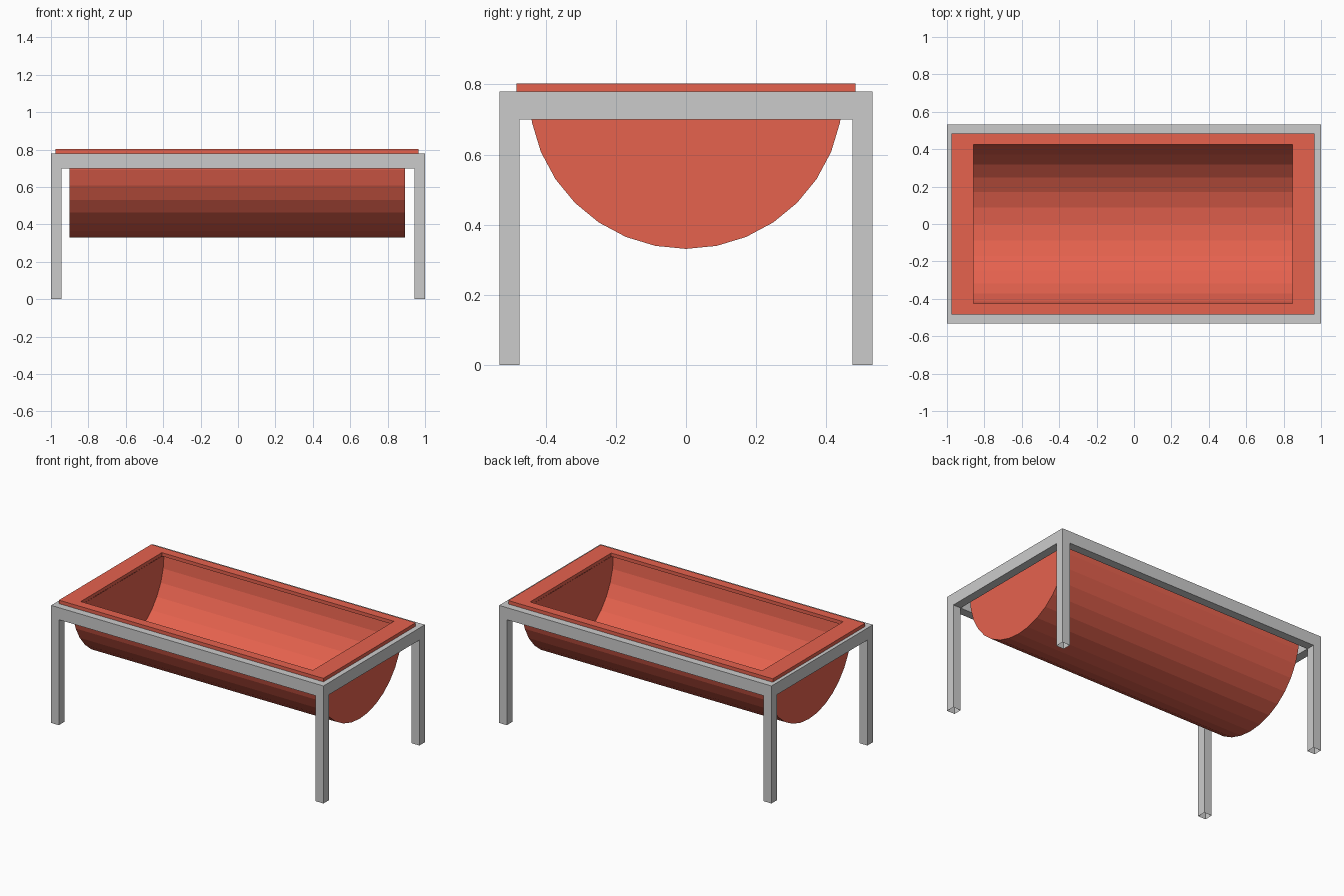
import bpy, bmesh, math

if "Cube" in bpy.data.objects:
    bpy.data.objects.remove(bpy.data.objects["Cube"])


def make_object(name, bm, mat=None):
    bmesh.ops.recalc_face_normals(bm, faces=bm.faces)
    mesh = bpy.data.meshes.new(name)
    bm.to_mesh(mesh)
    bm.free()
    obj = bpy.data.objects.new(name, mesh)
    bpy.context.collection.objects.link(obj)
    if mat:
        mesh.materials.append(mat)
    return obj


def rect_ring(name, cx, outer, inner, z0, z1, mat=None):
    """Rectangular frame between two half-size rectangles."""
    bm = bmesh.new()
    signs = [(-1, -1), (1, -1), (1, 1), (-1, 1)]
    loops = [[bm.verts.new((cx + sx * h[0], sy * h[1], z)) for sx, sy in signs]
             for h, z in ((outer, z0), (outer, z1), (inner, z1), (inner, z0))]
    for a in range(4):
        la, lb = loops[a], loops[(a + 1) % 4]
        for i in range(4):
            j = (i + 1) % 4
            bm.faces.new((la[i], la[j], lb[j], lb[i]))
    return make_object(name, bm, mat)


red = bpy.data.materials.new("red_paint")
red.diffuse_color = (0.787, 0.122, 0.076, 1)
red.use_nodes = True
red.node_tree.nodes["Principled BSDF"].inputs["Base Color"].default_value = red.diffuse_color

HX, HY, W = 1.0, 0.532, 0.057      # stand half size and bar width
RAIL_Z, TOP_Z, RIM_Z = 0.70, 0.78, 0.803
CX, R, HALF_LEN = -0.004, 0.448, 0.898   # trough
N = 16


def half_round(bm, x):
    """Half-circle row of vertices across the trough at x."""
    return [bm.verts.new((x, -R * math.cos(math.pi * i / N),
                          TOP_Z - 0.001 - R * math.sin(math.pi * i / N)))
            for i in range(N + 1)]


# Stand: top rails
rect_ring("stand_rails", 0, (HX, HY), (HX - W, HY - W), RAIL_Z, TOP_Z)

# Stand: four hollow square legs, open at the ends
for sx, side in ((-1, "left"), (1, "right")):
    for sy, end in ((-1, "front"), (1, "back")):
        bm = bmesh.new()
        bmesh.ops.create_cube(bm, size=1)
        bmesh.ops.delete(bm, geom=[f for f in bm.faces if abs(f.normal.z) > 0.5],
                         context='FACES_ONLY')
        bmesh.ops.scale(bm, vec=(W, W, RAIL_Z), verts=bm.verts)
        bmesh.ops.translate(bm, vec=(sx * (HX - W / 2), sy * (HY - W / 2), RAIL_Z / 2),
                            verts=bm.verts)
        make_object(f"{end}_{side}_leg", bm)

# Trough: half-cylinder shell with flat ends, open on top
bm = bmesh.new()
ends = [half_round(bm, CX + s * HALF_LEN) for s in (-1, 1)]
for i in range(N):
    bm.faces.new((ends[0][i], ends[0][i + 1], ends[1][i + 1], ends[1][i]))
for e in ends:
    bm.faces.new(e)
make_object("trough", bm, red)

# Inner end walls, flush with the rim opening
for s, side in ((-1, "left"), (1, "right")):
    bm = bmesh.new()
    row = half_round(bm, CX - 0.001 + s * 0.852)
    bm.faces.new(row if s < 0 else row[::-1])
    make_object(f"{side}_inner_end_wall", bm, red)

# Flat rim resting on the rails
rect_ring("trough_rim", CX - 0.001, (0.971, 0.484), (0.852, 0.425), TOP_Z, RIM_Z, red)
